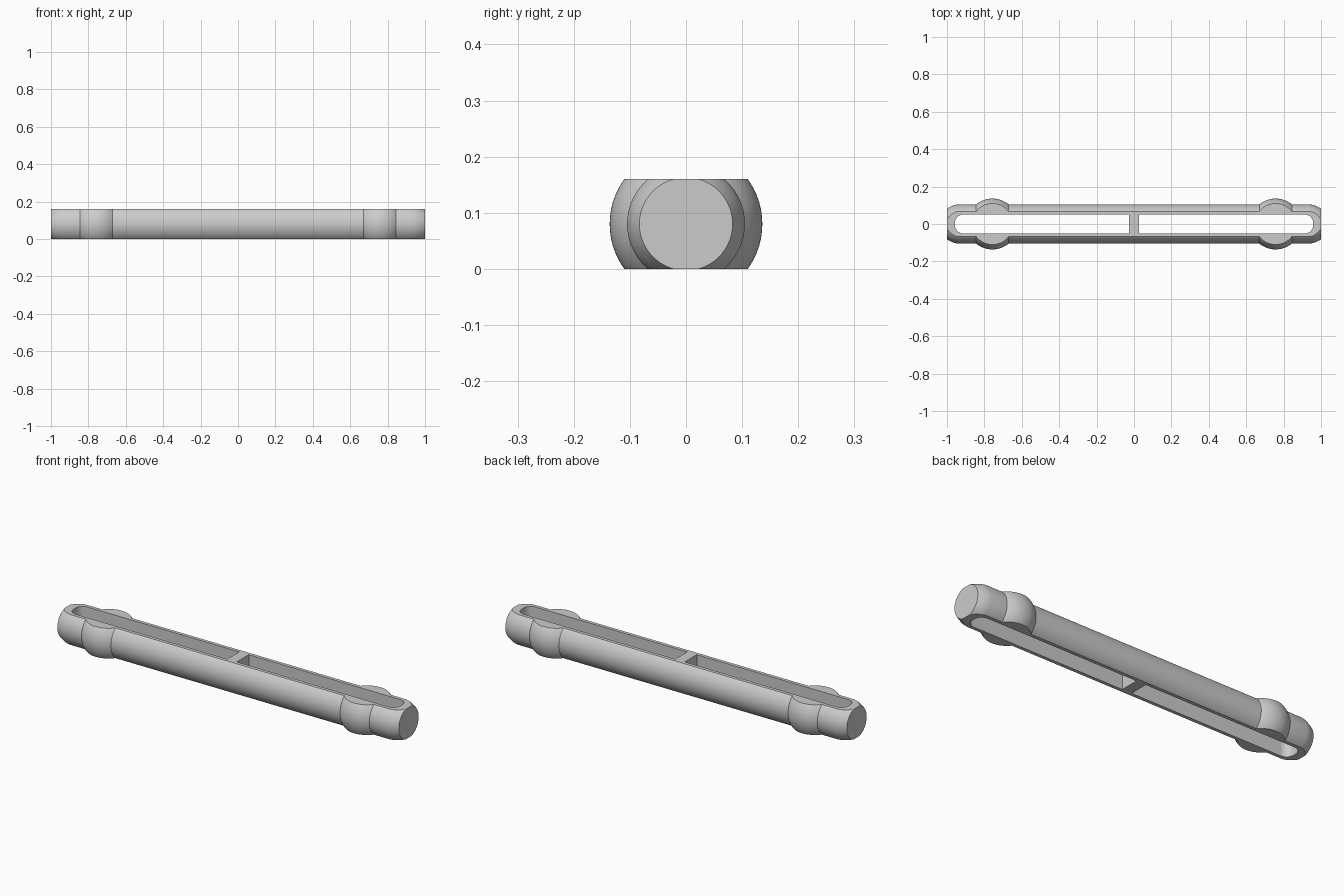
import bpy, bmesh, math
from mathutils import Vector

if "Cube" in bpy.data.objects:
    bpy.data.objects.remove(bpy.data.objects["Cube"])

HEIGHT, AXIS = 0.16, 0.08
BODY_R, BALL_R, BALL_X, TIP_R = 0.105, 0.136, 0.757, 0.083

grey = bpy.data.materials.new("light grey")
grey.diffuse_color = (0.6, 0.6, 0.6, 1)
grey.use_nodes = True
grey.node_tree.nodes["Principled BSDF"].inputs["Base Color"].default_value = grey.diffuse_color


def add_object(name, bm):
    bmesh.ops.recalc_face_normals(bm, faces=bm.faces)
    mesh = bpy.data.meshes.new(name)
    bm.to_mesh(mesh)
    bm.free()
    mesh.materials.append(grey)
    obj = bpy.data.objects.new(name, mesh)
    bpy.context.collection.objects.link(obj)
    return obj


# Half profile (x, radius): shaft, ball bulge, tapered tip
seam = math.asin(BODY_R / BALL_R)
half = []
for i in range(17):
    a = math.pi - seam - (math.pi - 2 * seam) * i / 16
    half.append((BALL_X + BALL_R * math.cos(a), BALL_R * math.sin(a)))
half += [(0.94, BODY_R), (0.96, 0.101), (0.98, 0.0935), (1.0, TIP_R), (1.0, 0)]
profile = [(-x, r) for x, r in reversed(half)] + half

# Turned bar, with top and bottom sliced flat
bm = bmesh.new()
verts = [bm.verts.new((x, 0, AXIS + r)) for x, r in profile]
edges = [bm.edges.new(pair) for pair in zip(verts, verts[1:])]
bmesh.ops.spin(bm, geom=verts + edges, cent=(0, 0, AXIS), axis=(1, 0, 0),
               angle=2 * math.pi, steps=96)
bmesh.ops.remove_doubles(bm, verts=bm.verts, dist=1e-5)
bmesh.ops.recalc_face_normals(bm, faces=bm.faces)
for z, up in ((0, -1), (HEIGHT, 1)):
    bmesh.ops.bisect_plane(bm, geom=bm.verts[:] + bm.edges[:] + bm.faces[:],
                           plane_co=(0, 0, z), plane_no=(0, 0, up), clear_outer=True)
    bmesh.ops.holes_fill(bm, edges=[e for e in bm.edges if e.is_boundary], sides=0)
bar = add_object("slotted_bar", bm)


# Through slots: square at the middle bridge, rounded at the outer end
def slot_cutter(side):
    inner, outer, w, r = 0.028, 0.957, 0.05, 0.042
    outline = [(inner, w), (inner, -w)]
    for sy, start in ((-1, -math.pi / 2), (1, 0)):
        for i in range(11):
            a = start + math.pi / 2 * i / 10
            outline.append((outer - r + r * math.cos(a), sy * (w - r) + r * math.sin(a)))
    bm = bmesh.new()
    face = bm.faces.new([bm.verts.new((side * x, y, -0.05)) for x, y in outline])
    wall = bmesh.ops.extrude_face_region(bm, geom=[face])
    bmesh.ops.translate(bm, vec=Vector((0, 0, HEIGHT + 0.1)),
                        verts=[g for g in wall["geom"] if isinstance(g, bmesh.types.BMVert)])
    cutter = add_object("slot_cutter", bm)
    cutter.hide_render = True
    return cutter


bpy.context.view_layer.objects.active = bar
bar.select_set(True)
for side in (-1, 1):
    cutter = slot_cutter(side)
    mod = bar.modifiers.new("slot", 'BOOLEAN')
    mod.operation, mod.solver, mod.object = 'DIFFERENCE', 'EXACT', cutter
    bpy.ops.object.modifier_apply(modifier=mod.name)
    bpy.data.objects.remove(cutter)
bpy.ops.object.shade_smooth_by_angle(angle=math.radians(25))
